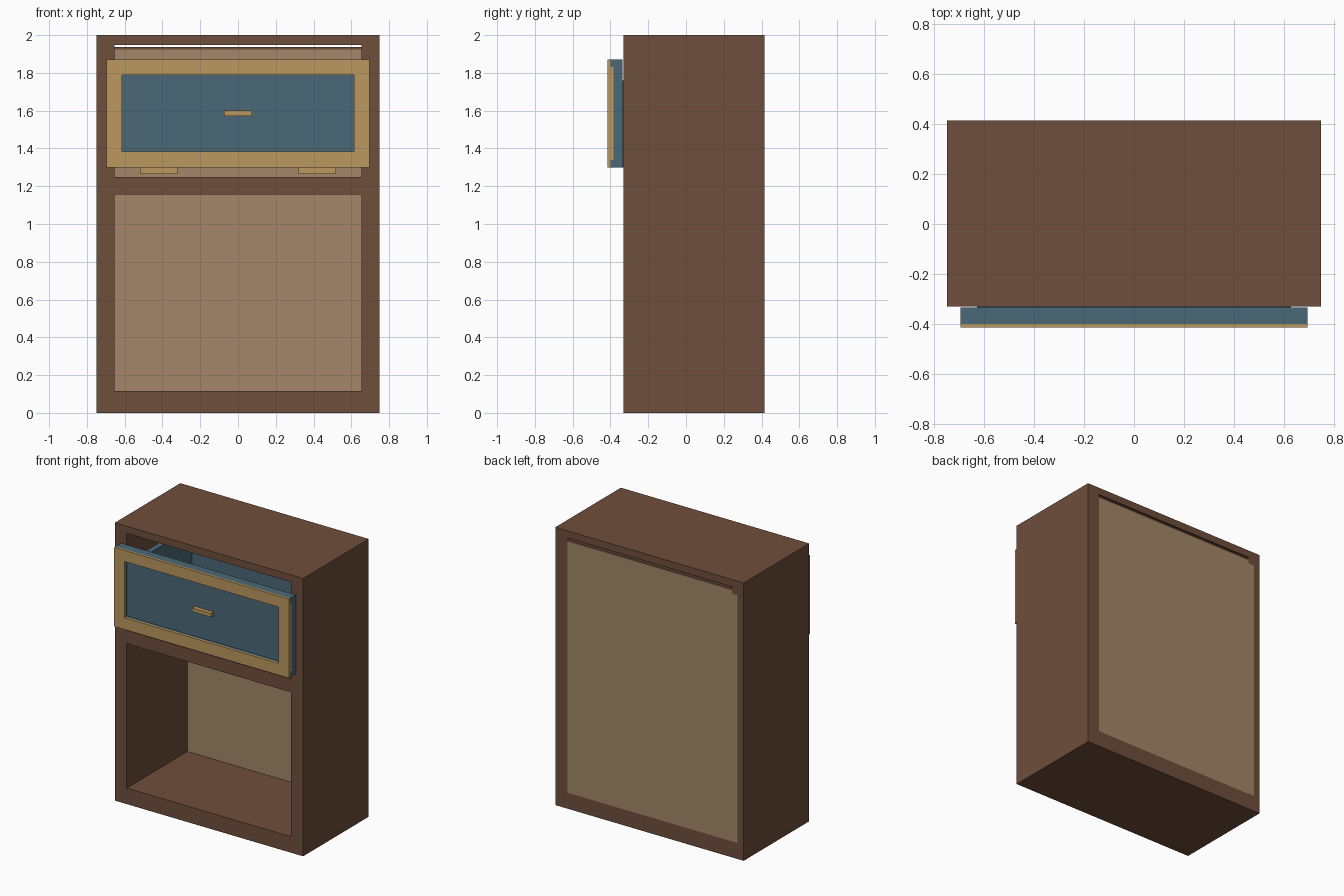
import bpy
import bmesh

cube = bpy.data.objects.get("Cube")
if cube:
    bpy.data.objects.remove(cube, do_unlink=True)


def material(name, rgb):
    """Flat material from 8-bit display colour values."""
    linear = [((c / 255 + 0.055) / 1.055) ** 2.4 for c in rgb] + [1.0]
    mat = bpy.data.materials.new(name)
    mat.use_nodes = True
    mat.diffuse_color = linear
    mat.node_tree.nodes["Principled BSDF"].inputs["Base Color"].default_value = linear
    return mat


BROWN = material("dark brown wood", (110, 78, 59))
TAN = material("tan backing board", (163, 135, 104))
TEAL = material("teal paint", (75, 105, 119))
GOLD = material("golden wood", (187, 152, 96))


def box(name, x, y, z, mat):
    """Box given by its (min, max) range on each axis."""
    bm = bmesh.new()
    bmesh.ops.create_cube(bm, size=1)
    for v in bm.verts:
        v.co = [r[0] if c < 0 else r[1] for c, r in zip(v.co, (x, y, z))]
    mesh = bpy.data.meshes.new(name)
    bm.to_mesh(mesh)
    bm.free()
    mesh.materials.append(mat)
    obj = bpy.data.objects.new(name, mesh)
    bpy.context.collection.objects.link(obj)
    return obj


def pair(name, x, y, z, mat):
    """The same box on both sides."""
    box("left_" + name, x, y, z, mat)
    box("right_" + name, (-x[1], -x[0]), y, z, mat)


def frame(name, outer_x, inner_x, y, outer_z, inner_z, mat):
    """Rectangular frame: two full-width rails and two stiles between them."""
    wide = (-outer_x, outer_x)
    box(name + "_bottom_rail", wide, y, (outer_z[0], inner_z[0]), mat)
    box(name + "_top_rail", wide, y, (inner_z[1], outer_z[1]), mat)
    pair(name + "_stile", (inner_x, outer_x), y, inner_z, mat)


# Cabinet carcass
DEPTH = (-0.33, 0.415)
INSIDE = (-0.655, 0.655)
frame("cabinet", 0.75, 0.655, DEPTH, (0, 2), (0.115, 1.948), BROWN)
box("shelf", INSIDE, (-0.33, 0.36), (1.155, 1.25), BROWN)

# Backing board, with a lip and an open slit above it
box("back_panel", INSIDE, (0.36, 0.415), (0.115, 1.923), TAN)
box("back_lip", INSIDE, (0.36, 0.415), (1.923, 1.936), BROWN)
box("back_panel_overlap", (-0.70, -0.655), (0.414, 0.416), (0.115, 1.9), TAN)

# Drawer front: teal board, golden frame around a recessed panel
FRONT_Z = (1.30, 1.87)
OPEN_Z = (1.385, 1.79)
box("drawer_front_board", (-0.695, 0.695), (-0.385, -0.335), FRONT_Z, TEAL)
frame("drawer_front_edge", 0.695, 0.615, (-0.40, -0.385), FRONT_Z, OPEN_Z, TEAL)
frame("drawer_front_frame", 0.695, 0.615, (-0.415, -0.40), FRONT_Z, OPEN_Z, GOLD)
pair("drawer_edge_inlay", (0.693, 0.696), (-0.402, -0.385), (1.34, 1.83), GOLD)
box("drawer_handle", (-0.075, 0.075), (-0.415, -0.385), (1.573, 1.6), GOLD)

# Drawer tray behind the front
TRAY_Z = (1.30, 1.76)
pair("drawer_side", (0.59, 0.63), (-0.335, 0.35), TRAY_Z, TEAL)
box("drawer_back", (-0.59, 0.59), (0.32, 0.35), TRAY_Z, TEAL)
box("drawer_floor", (-0.59, 0.59), (-0.335, 0.32), (1.30, 1.33), TEAL)
pair("drawer_runner", (0.32, 0.52), (-0.32, 0.34), (1.265, 1.30), GOLD)
